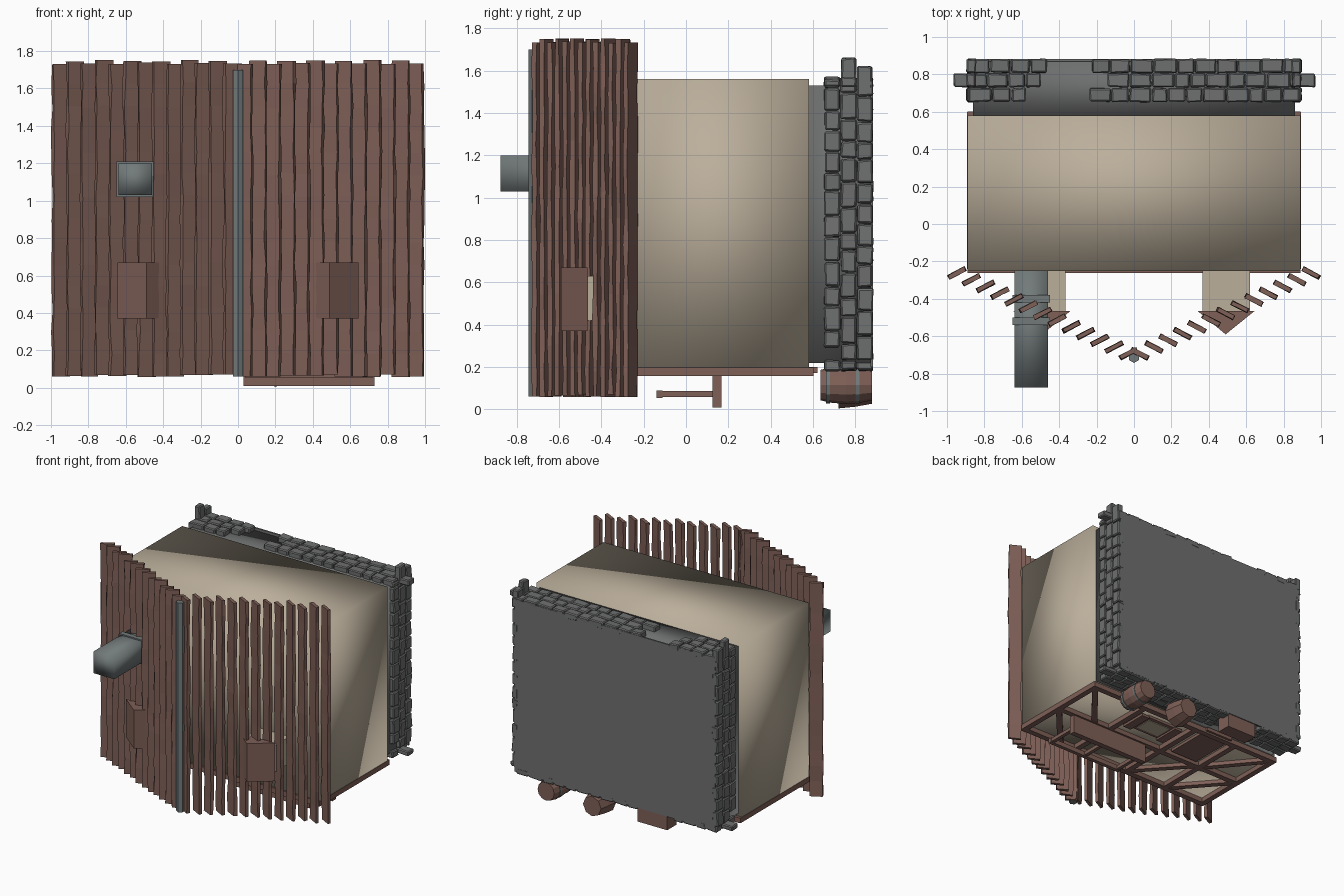
import bpy, bmesh, math, random
from mathutils import Vector, Matrix

random.seed(4)
if "Cube" in bpy.data.objects:
    bpy.data.objects.remove(bpy.data.objects["Cube"])


def material(name, rgb):
    m = bpy.data.materials.new(name)
    m.use_nodes = True
    m.diffuse_color = (*rgb, 1)
    m.node_tree.nodes["Principled BSDF"].inputs["Base Color"].default_value = (*rgb, 1)
    return m


WOOD = material("brown wood", (0.21, 0.115, 0.095))
PLASTER = material("beige plaster", (0.50, 0.43, 0.33))
STONE = material("grey stone", (0.155, 0.16, 0.158))
SLATE = material("blue grey slate", (0.17, 0.195, 0.195))


def add(name, mat, bm, smooth=False):
    bmesh.ops.recalc_face_normals(bm, faces=bm.faces)
    me = bpy.data.meshes.new(name)
    for f in bm.faces:
        f.smooth = smooth
    bm.to_mesh(me)
    bm.free()
    me.materials.append(mat)
    ob = bpy.data.objects.new(name, me)
    bpy.context.collection.objects.link(ob)
    return ob


def block(bm, center, size, turn=0, axis='Z'):
    m = Matrix.Translation(center) @ Matrix.Rotation(turn, 4, axis) @ Matrix.Diagonal((*size, 1))
    return bmesh.ops.create_cube(bm, size=1, matrix=m)["verts"]


def box(name, mat, x, y, z, smooth=False):
    bm = bmesh.new()
    block(bm, [sum(r) / 2 for r in (x, y, z)], [r[1] - r[0] for r in (x, y, z)])
    return add(name, mat, bm, smooth)


def lathe_y(name, mat, x, z, profile, sides):
    """Round part about an axis along y; profile holds (y, radius) pairs."""
    bm = bmesh.new()
    rings = []
    for y, r in profile:
        rings.append([bm.verts.new((x + r * math.cos(a), y, z + r * math.sin(a)))
                      for a in (math.tau * i / sides for i in range(sides))])
    for lo, hi in zip(rings, rings[1:]):
        for i in range(sides):
            j = (i + 1) % sides
            bm.faces.new((lo[i], lo[j], hi[j], hi[i]))
    bm.faces.new(rings[0])
    bm.faces.new(rings[-1])
    return add(name, mat, bm)


# House body and stone foundation
box("house_body", PLASTER, (-0.89, 0.89), (-0.25, 0.58), (0.195, 1.56), True)
box("foundation", STONE, (-0.86, 0.86), (0.57, 0.875), (0.22, 1.53), True)
box("foundation_base", STONE, (-0.87, 0.87), (0.87, 0.882), (0.2, 1.55))

# Roof planks, laid like louvres on both slopes
ROWS = 13
for side, label in ((-1, "right"), (1, "left")):
    for i in range(ROWS):
        bm = bmesh.new()
        bmesh.ops.create_cube(bm, size=1)
        uprights = [e for e in bm.edges if abs(e.verts[0].co.z - e.verts[1].co.z) > 0.5]
        bmesh.ops.subdivide_edges(bm, edges=uprights, cuts=13, use_grid_fill=True)
        top = 1.73 + 0.015 * (i % 2) + random.uniform(0, 0.008)
        low = 0.065 + random.uniform(-0.007, 0.007)
        for v in bm.verts:
            v.co = Vector((v.co.x * 0.098 + random.uniform(-0.005, 0.005),
                           v.co.y * 0.024 + random.uniform(-0.003, 0.003),
                           (low + top) / 2 + v.co.z * (top - low)))
        t = i / (ROWS - 1)
        place = Matrix.Translation((side * (0.947 - 0.917 * t), -0.262 - 0.432 * t, 0))
        bmesh.ops.transform(bm, verts=bm.verts,
                            matrix=place @ Matrix.Rotation(side * -0.48, 4, 'Z'))
        add(f"roof_plank_{label}_{i}", WOOD, bm)

# Ridge pole
bm = bmesh.new()
bmesh.ops.create_cone(bm, cap_ends=True, segments=6, radius1=0.031, radius2=0.031, depth=1.64,
                      matrix=Matrix.Translation((0, -0.712, 0.88)))
add("ridge_pole", SLATE, bm)

# Chimney with two collars
box("chimney", SLATE, (-0.64, -0.46), (-0.875, -0.25), (1.03, 1.2), True)
for y in (-0.40, -0.52):
    box("chimney_collar", SLATE, (-0.65, -0.45), (y - 0.02, y + 0.02), (1.02, 1.21))

# Dormers with small pitched roofs
for s in (-1, 1):
    box("dormer", PLASTER, sorted((s * 0.365, s * 0.62)), (-0.47, -0.25), (0.42, 0.63))
    bm = bmesh.new()
    outline = [(0.34, -0.465), (0.645, -0.465), (0.49, -0.59)]
    ends = [[bm.verts.new((s * x, y, z)) for x, y in outline] for z in (0.37, 0.67)]
    bm.faces.new(ends[0])
    bm.faces.new(ends[1])
    for i in range(3):
        j = (i + 1) % 3
        bm.faces.new((ends[0][i], ends[0][j], ends[1][j], ends[1][i]))
    add("dormer_roof", WOOD, bm)

# Masonry around the four sides of the foundation, in three courses
bm = bmesh.new()


def stone(center, size):
    wobble = random.uniform(-0.05, 0.05)
    verts = block(bm, center, size, wobble, 'Y')
    for v in verts:
        v.co += Vector(random.uniform(-0.004, 0.004) for _ in range(3))


def course(y, start, end, put, gap=None):
    p = start
    while p < end - 0.04:
        w = min(random.uniform(0.08, 0.13), end - p)
        mid = p + w / 2
        if not gap or not gap[0] < mid < gap[1]:
            put(mid, w - 0.006, y)
        p += w


for row, y in enumerate((0.69, 0.768, 0.845)):
    gap = (-0.45, -0.19) if row else (-0.52, -0.2)
    for s in (-1, 1):
        course(y, 0.23 + 0.06 * (row == 0), 1.56,
               lambda m, w, yy: stone((s * 0.868, yy, m), (0.05, 0.073, w)))
    for z in (0.208, 1.543):
        course(y, -0.885, 0.885,
               lambda m, w, yy: stone((m, yy, z), (w, 0.073, 0.05)), gap)

# Projecting corner stones
for s in (-1, 1):
    for y, top in ((0.768, 1.66), (0.845, 1.62)):
        stone((s * 0.87, y, top - 0.07), (0.05, 0.07, 0.14))
    stone((s * 0.9, 0.768, 0.21), (0.13, 0.07, 0.04))
stone((0.91, 0.768, 1.545), (0.12, 0.07, 0.045))
ob = add("foundation_stones", STONE, bm)
bev = ob.modifiers.new("worn_edges", 'BEVEL')
bev.width = 0.007
bev.segments = 1

# Timber frame on the facade
bm = bmesh.new()


def beam(x0, y0, x1, y1, w=0.045, z=0.178, d=0.04):
    length = math.hypot(x1 - x0, y1 - y0)
    block(bm, ((x0 + x1) / 2, (y0 + y1) / 2, z), (length, w, d), math.atan2(y1 - y0, x1 - x0))


for y in (-0.24, 0.16, 0.58):
    beam(-0.89, y, 0.89, y)
for x in (-0.87, -0.5, -0.12, 0.38, 0.87):
    beam(x, -0.24, x, 0.6)
for s in (-1, 1):
    beam(s * 0.87, 0.58, s * 0.52, 0.16, d=0.03)
    beam(s * 0.87, 0.16, s * 0.52, -0.24, d=0.03)
beam(-0.48, 0.16, -0.12, -0.24, d=0.03)
add("timber_frame", WOOD, bm)

# Door, doorstep and shuttered window
box("door", WOOD, (-0.44, -0.2), (0.2, 0.62), (0.172, 0.2))
box("doorstep", WOOD, (-0.45, -0.19), (0.76, 0.875), (0.09, 0.215))
box("window_frame", WOOD, (0.0, 0.26), (0.28, 0.48), (0.175, 0.2))
box("window_pane", PLASTER, (0.03, 0.23), (0.31, 0.45), (0.17, 0.178))
for x in (-0.06, 0.26):
    box("shutter", WOOD, (x, x + 0.07), (0.27, 0.49), (0.16, 0.18))

# Balcony with posts and rail
box("balcony_floor", WOOD, (0.03, 0.73), (0.125, 0.168), (0.01, 0.16))
for x in (0.06, 0.38, 0.7):
    box("balcony_post", WOOD, (x - 0.014, x + 0.014), (-0.12, 0.13), (0.058, 0.086))
box("balcony_rail", WOOD, (0.04, 0.72), (-0.14, -0.11), (0.053, 0.09))

# Barrel with hoops, and a bucket
lathe_y("barrel", WOOD, 0.6, 0.115,
        [(0.635, 0.072), (0.69, 0.084), (0.755, 0.089), (0.82, 0.084), (0.878, 0.072)], 12)
for y in (0.67, 0.81):
    lathe_y("barrel_hoop", SLATE, 0.6, 0.115, [(y - 0.01, 0.087), (y + 0.01, 0.087)], 12)
lathe_y("bucket", WOOD, 0.2, 0.105, [(0.72, 0.1), (0.8, 0.092), (0.878, 0.078)], 8)
box("bucket_handle", WOOD, (0.19, 0.21), (0.66, 0.73), (0.095, 0.115))
